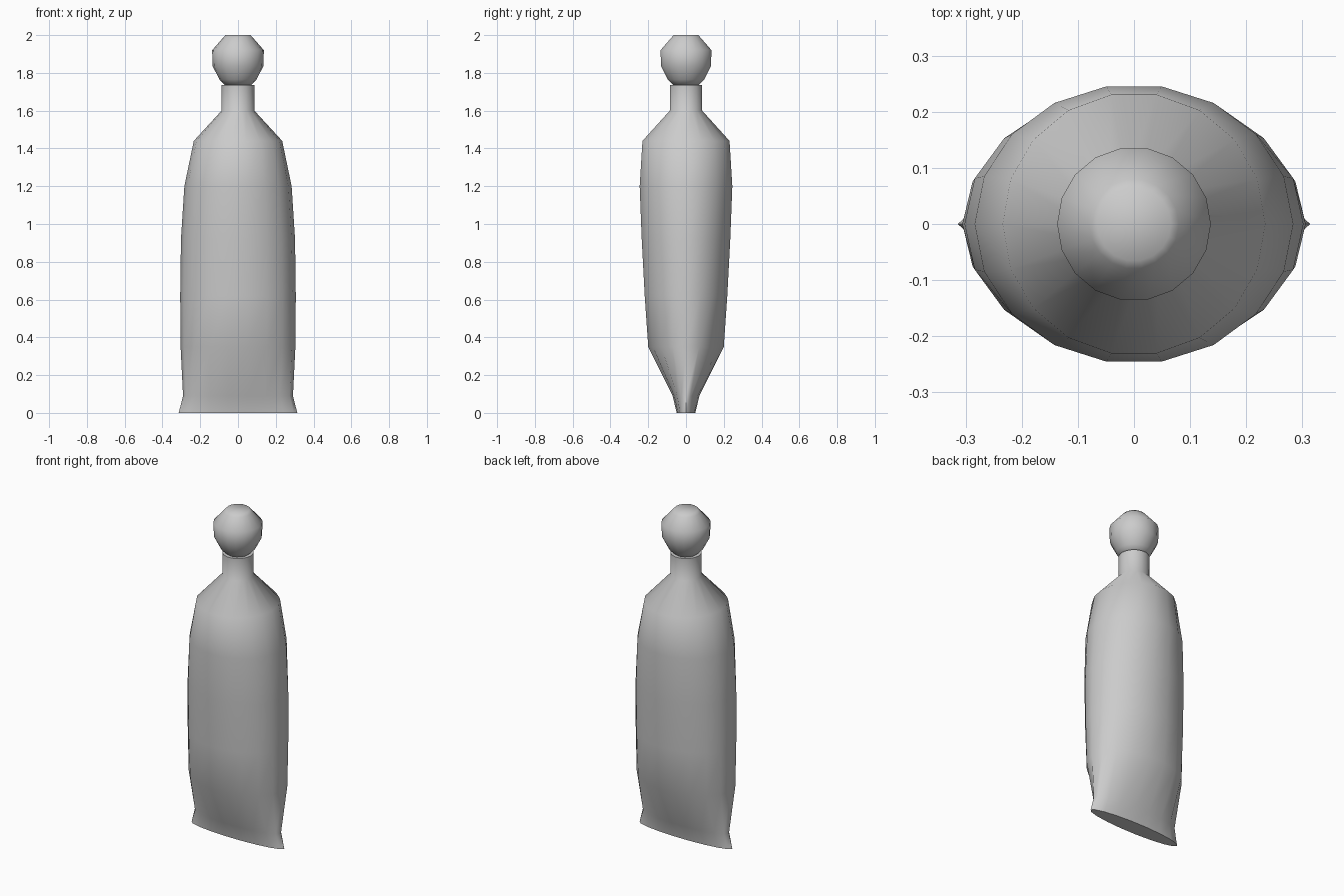
import bpy, bmesh
from math import cos, sin, tau, radians

if "Cube" in bpy.data.objects:
    bpy.data.objects.remove(bpy.data.objects["Cube"])

SIDES = 18


def loft(name, rings, angle):
    """Closed loft through elliptical rings given as (z, radius x, radius y)."""
    bm = bmesh.new()
    loops = [[bm.verts.new((rx * cos(tau * i / SIDES), ry * sin(tau * i / SIDES), z))
              for i in range(SIDES)] for z, rx, ry in rings]
    for a, b in zip(loops, loops[1:]):
        for i in range(SIDES):
            j = (i + 1) % SIDES
            bm.faces.new((a[i], a[j], b[j], b[i]))
    bm.faces.new(loops[0][::-1])
    bm.faces.new(loops[-1])
    mesh = bpy.data.meshes.new(name)
    bm.to_mesh(mesh)
    bm.free()
    obj = bpy.data.objects.new(name, mesh)
    bpy.context.collection.objects.link(obj)
    bpy.ops.object.select_all(action='DESELECT')
    obj.select_set(True)
    bpy.context.view_layer.objects.active = obj
    bpy.ops.object.shade_smooth_by_angle(angle=radians(angle))
    return obj


# Tube body: pinched flat seam at the bottom, round shoulder and neck at the top
loft("tube_body", [
    (0.00, 0.314, 0.050),
    (0.09, 0.291, 0.072),
    (0.35, 0.304, 0.203),
    (0.62, 0.306, 0.222),
    (0.92, 0.302, 0.238),
    (1.20, 0.284, 0.249),
    (1.44, 0.234, 0.234),
    (1.60, 0.087, 0.087),
    (1.735, 0.087, 0.087),
], 60)

# Rounded cap sitting on the neck
loft("cap", [(z, r, r) for z, r in (
    (1.732, 0.066), (1.765, 0.098), (1.835, 0.134),
    (1.92, 0.137), (1.985, 0.080), (2.00, 0.066))], 75)
